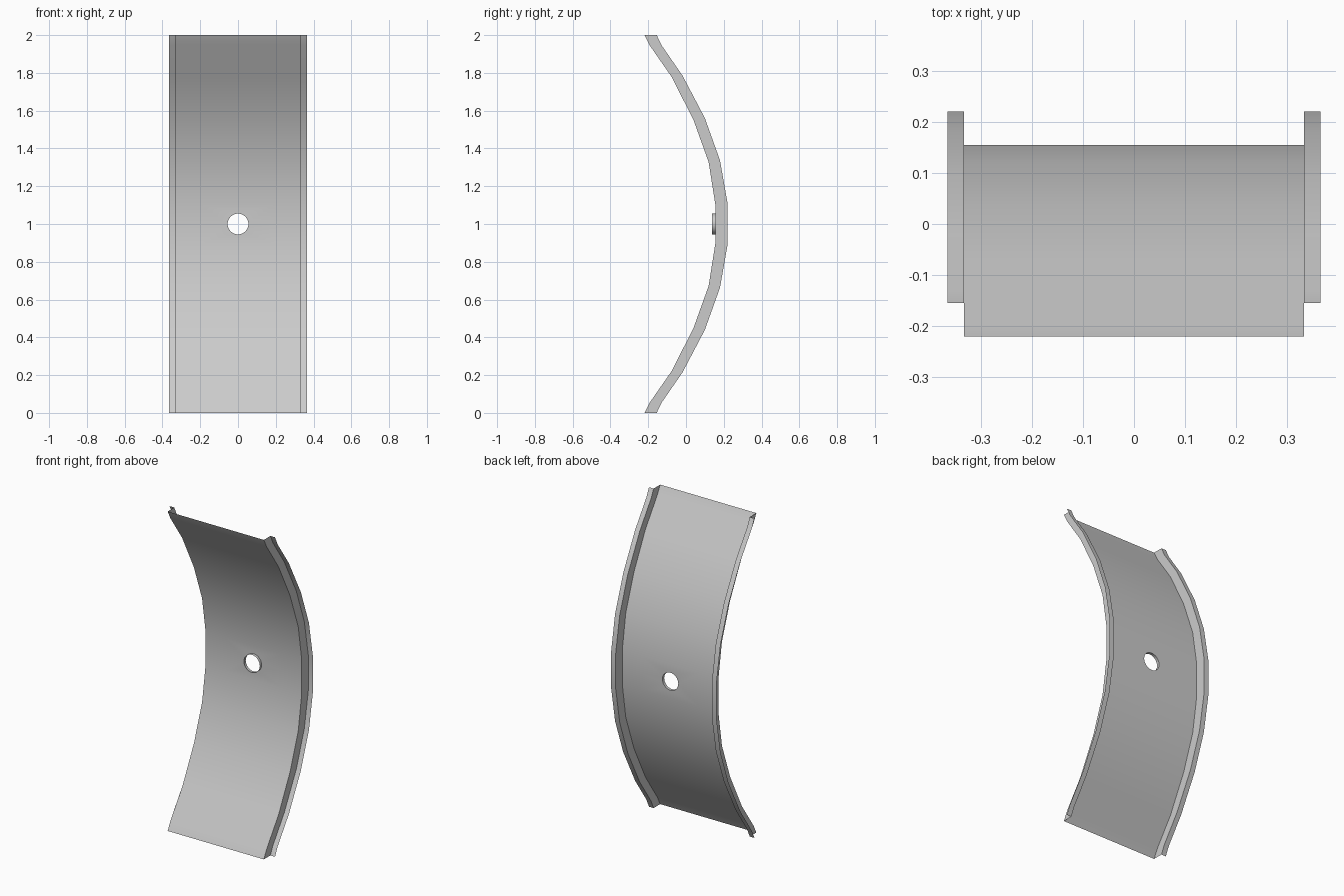
import bpy, bmesh, math

cube = bpy.data.objects.get("Cube")
if cube:
    bpy.data.objects.remove(cube)

grey = bpy.data.materials.new("light grey")
grey.use_nodes = True
colour = (0.6, 0.6, 0.6, 1)
grey.diffuse_color = colour
grey.node_tree.nodes["Principled BSDF"].inputs["Base Color"].default_value = colour

# Upper half of each curve as (y, height above the middle)
SHEET = [(0.155, 0.105), (0.12, 0.327), (0.04, 0.55), (-0.075, 0.777), (-0.193, 0.947), (-0.22, 1)]
FLANGE = [(0.22, 0.11), (0.18, 0.337), (0.1, 0.56), (-0.018, 0.785), (-0.13, 0.947), (-0.155, 1)]
HOLE_R = 0.055
LIP_Y = 0.137
SIDES = 32


def full(curve):
    """Mirror a half curve about the middle height, from bottom to top."""
    return [(y, 1 - h) for y, h in reversed(curve)] + [(y, 1 + h) for y, h in curve]


def finish(name, bm):
    bmesh.ops.remove_doubles(bm, verts=bm.verts, dist=0.0005)
    bmesh.ops.recalc_face_normals(bm, faces=bm.faces)
    mesh = bpy.data.meshes.new(name)
    bm.to_mesh(mesh)
    bm.free()
    mesh.materials.append(grey)
    ob = bpy.data.objects.new(name, mesh)
    bpy.context.collection.objects.link(ob)
    bpy.ops.object.select_all(action='DESELECT')
    ob.select_set(True)
    bpy.context.view_layer.objects.active = ob
    bpy.ops.object.shade_smooth_by_angle(angle=math.radians(30))
    return ob


# Curved panel with stepped side flanges; the middle cell is left for the hole
bm = bmesh.new()
section = [(-0.365, FLANGE), (-0.333, FLANGE), (-0.333, SHEET), (-0.2, SHEET),
           (0.2, SHEET), (0.333, SHEET), (0.333, FLANGE), (0.365, FLANGE)]
columns = [[bm.verts.new((x, y, z)) for y, z in full(curve)] for x, curve in section]
mid_col, mid_row = len(section) // 2 - 1, len(SHEET) - 1
for c, (a, b) in enumerate(zip(columns, columns[1:])):
    for r in range(len(a) - 1):
        if (c, r) != (mid_col, mid_row):
            bm.faces.new((a[r], b[r], b[r + 1], a[r + 1]))

# Fill around the round hole with an upper and a lower half
y, h = SHEET[0]
for s in (1, -1):
    arc = [(HOLE_R * math.cos(math.pi * i / (SIDES // 2)),
            1 + s * HOLE_R * math.sin(math.pi * i / (SIDES // 2))) for i in range(SIDES // 2 + 1)]
    outline = arc + [(-0.2, 1), (-0.2, 1 + s * h), (0.2, 1 + s * h), (0.2, 1)]
    bm.faces.new([bm.verts.new((px, y, pz)) for px, pz in outline])
finish("curved_panel", bm)

# Short lip around the hole, standing out from the front
bm = bmesh.new()
rings = [[bm.verts.new((HOLE_R * math.cos(math.tau * i / SIDES), ly,
                        1 + HOLE_R * math.sin(math.tau * i / SIDES))) for i in range(SIDES)]
         for ly in (LIP_Y, y)]
for i in range(SIDES):
    j = (i + 1) % SIDES
    bm.faces.new((rings[0][i], rings[0][j], rings[1][j], rings[1][i]))
finish("hole_lip", bm)
